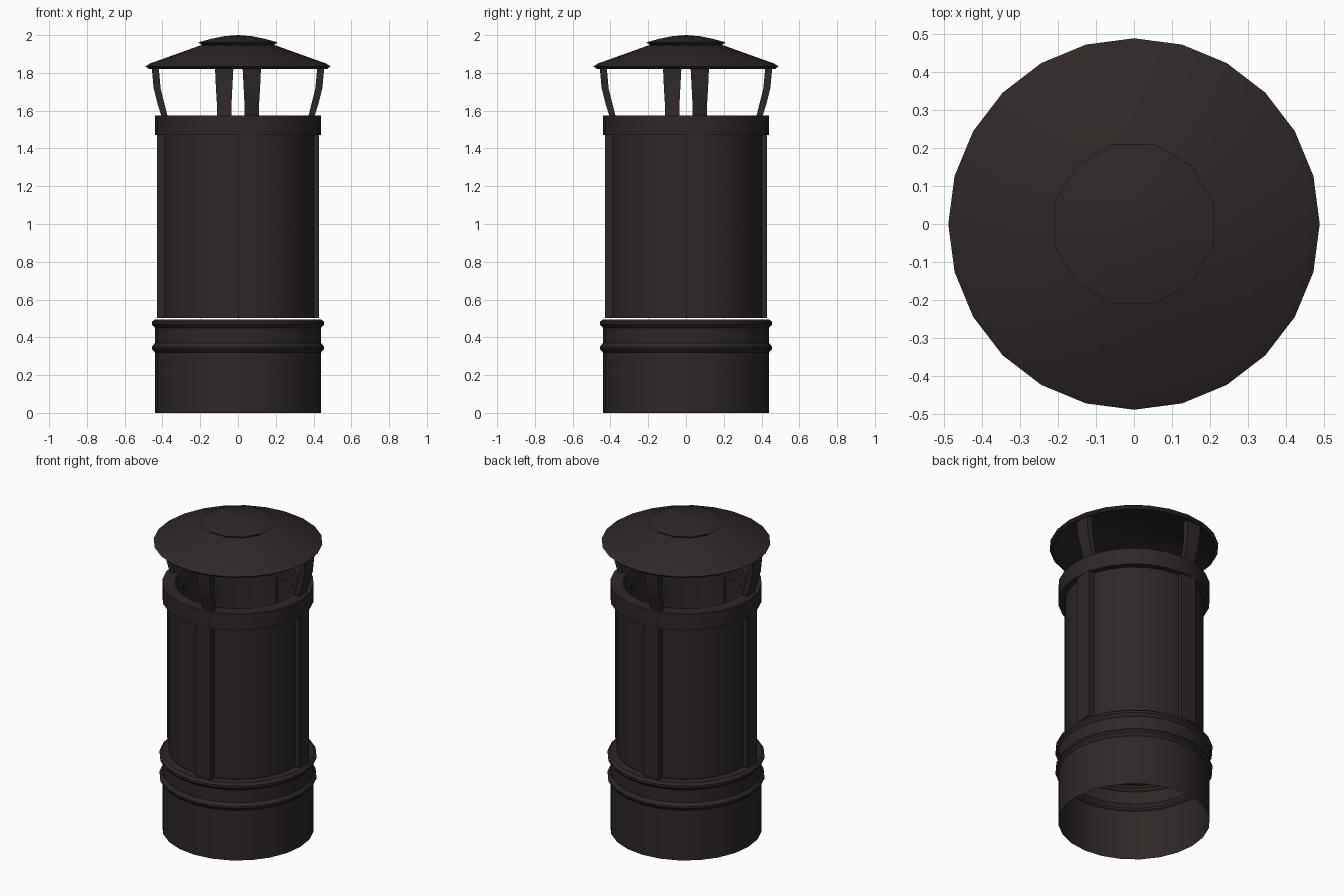
import bpy, bmesh, math
from mathutils import Matrix, Vector

if "Cube" in bpy.data.objects:
    bpy.data.objects.remove(bpy.data.objects["Cube"])

mat = bpy.data.materials.new("dark_metal")
mat.diffuse_color = (0.027, 0.021, 0.020, 1)
mat.use_nodes = True
mat.node_tree.nodes["Principled BSDF"].inputs["Base Color"].default_value = mat.diffuse_color


def finish(name, bm, angle=35):
    bmesh.ops.remove_doubles(bm, verts=bm.verts[:], dist=1e-5)
    bmesh.ops.recalc_face_normals(bm, faces=bm.faces[:])
    me = bpy.data.meshes.new(name)
    bm.to_mesh(me)
    bm.free()
    me.materials.append(mat)
    ob = bpy.data.objects.new(name, me)
    bpy.context.collection.objects.link(ob)
    bpy.ops.object.select_all(action='DESELECT')
    ob.select_set(True)
    bpy.context.view_layer.objects.active = ob
    bpy.ops.object.shade_smooth_by_angle(angle=math.radians(angle))
    return ob


def lathe(name, profile, sides=24, turn=0.0, closed=False):
    """Spin an (r, z) profile around the z axis."""
    bm = bmesh.new()
    pts = profile + profile[:1] if closed else profile
    vs = [bm.verts.new((r, 0, z)) for r, z in pts]
    es = [bm.edges.new(p) for p in zip(vs, vs[1:])]
    bmesh.ops.spin(bm, geom=vs + es, cent=(0, 0, 0), axis=(0, 0, 1),
                   angle=math.tau, steps=sides, use_duplicate=False)
    bmesh.ops.rotate(bm, verts=bm.verts[:], matrix=Matrix.Rotation(turn, 3, 'Z'))
    return finish(name, bm)


def four_bars(name, sections):
    """Four bars, one per side, lofted through (z, r_in, r_out, x_min, x_max)."""
    bm = bmesh.new()
    for k in range(4):
        rot = Matrix.Rotation(k * math.pi / 2, 3, 'Z')
        rings = []
        for z, ri, ro, a, b in sections:
            corners = ((a, -ro), (b, -ro), (b, -ri), (a, -ri))
            rings.append([bm.verts.new(rot @ Vector((x, y, z))) for x, y in corners])
        for lo, hi in zip(rings, rings[1:]):
            for i in range(4):
                j = (i + 1) % 4
                bm.faces.new((lo[i], lo[j], hi[j], hi[i]))
        bm.faces.new(rings[0])
        bm.faces.new(rings[-1])
    return finish(name, bm)


# Open base collar with two raised beads and an inward lip
lathe("base_collar", [(0.44, 0), (0.44, 0.32), (0.456, 0.338), (0.456, 0.35),
                      (0.44, 0.37), (0.44, 0.45), (0.456, 0.468), (0.456, 0.482),
                      (0.44, 0.495), (0.39, 0.495)])

# Main pipe, just clear of the collar, with four seam strips
lathe("main_pipe", [(0.403, 0.503), (0.403, 1.48)])
four_bars("seam_strips", [(0.503, 0.385, 0.43, 0.0, 0.105),
                          (1.48, 0.385, 0.43, 0.0, 0.105)])

# Band around the pipe mouth
lathe("top_band", [(0.365, 1.47), (0.44, 1.47), (0.44, 1.575), (0.365, 1.575)], closed=True)

# Curved legs carrying the cap
four_bars("cap_legs", [(1.56, 0.37, 0.402, 0.035, 0.11),
                       (1.64, 0.39, 0.427, 0.034, 0.112),
                       (1.72, 0.41, 0.447, 0.03, 0.117),
                       (1.835, 0.42, 0.457, 0.024, 0.122)])

# Conical rain cap with rolled rim, hollow underneath
lathe("rain_cap", [(0, 1.985), (0.2, 1.945), (0.465, 1.85), (0.49, 1.835), (0.47, 1.82),
                   (0.45, 1.825), (0.2, 1.925), (0, 1.965)])

# Low twelve-sided crown on the cap
lathe("cap_crown", [(0, 2.0), (0.07, 1.995), (0.14, 1.982), (0.217, 1.962), (0.19, 1.942)],
      sides=12, turn=math.radians(15))
